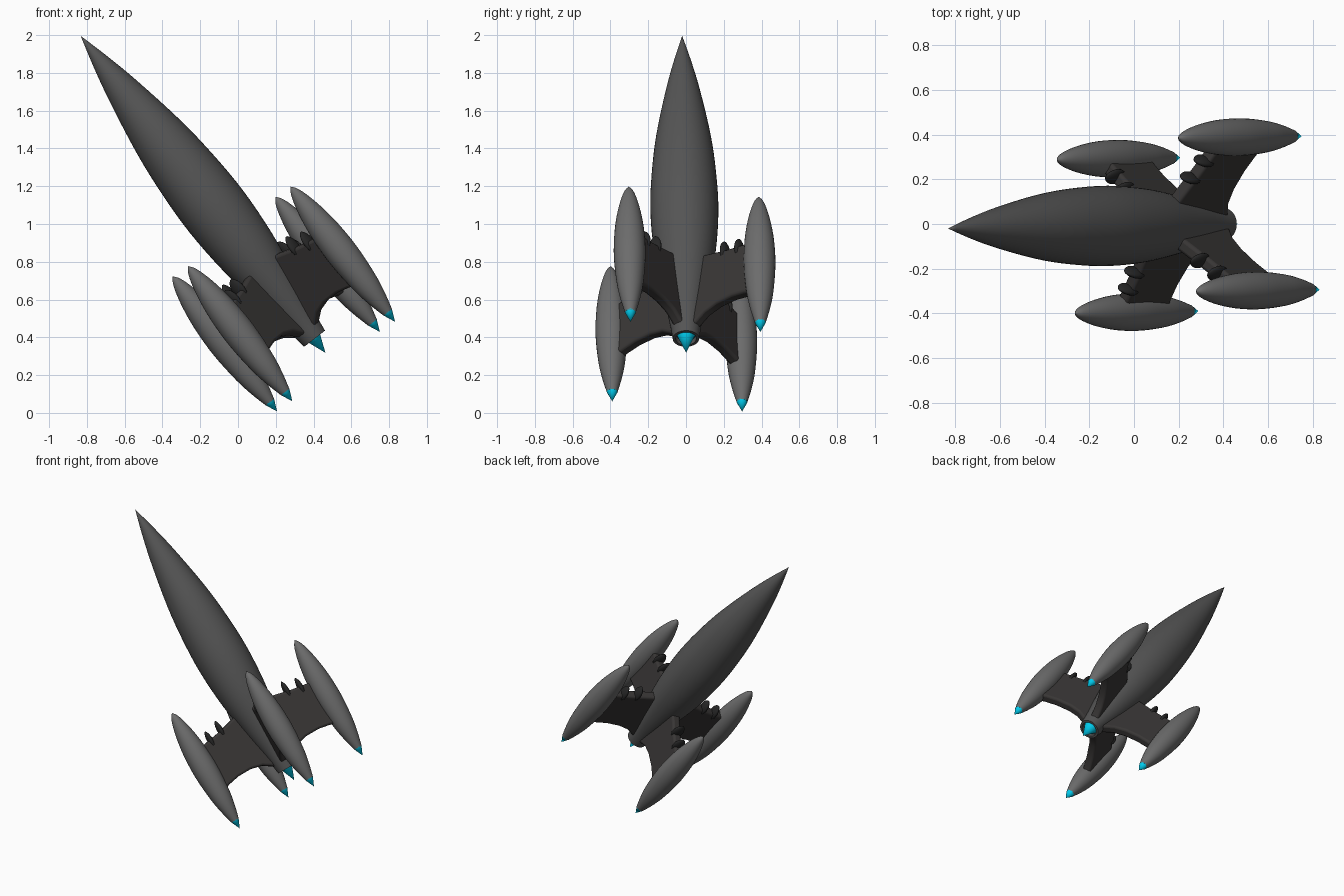
import bpy, bmesh
from math import sin, cos, pi, radians
from mathutils import Matrix, Vector

if "Cube" in bpy.data.objects:
    bpy.data.objects.remove(bpy.data.objects["Cube"])

# Ship frame: local z runs along the hull from the tail ring to the nose
w = Vector((-0.611, -0.010, 0.791)).normalized()
v = w.cross(Vector((0.791, 0, 0.611))).normalized()
u = v.cross(w)
FRAME = Matrix.Translation((0.405, 0.0, 0.393)) @ Matrix((u, v, w)).transposed().to_4x4()


def material(name, rgb):
    m = bpy.data.materials.new(name)
    m.diffuse_color = (*rgb, 1)
    m.use_nodes = True
    m.node_tree.nodes["Principled BSDF"].inputs["Base Color"].default_value = m.diffuse_color
    return m


HULL = material("hull_grey", (0.09, 0.09, 0.09))
POD = material("pod_grey", (0.15, 0.15, 0.15))
FIN = material("fin_dark", (0.04, 0.037, 0.036))
SPIKE = material("spike_dark", (0.02, 0.02, 0.02))
FLAME = material("flame_cyan", (0.0, 0.6, 0.85))


def finish(name, bm, mat, local=Matrix()):
    bmesh.ops.remove_doubles(bm, verts=bm.verts, dist=1e-5)
    bmesh.ops.recalc_face_normals(bm, faces=bm.faces)
    me = bpy.data.meshes.new(name)
    bm.to_mesh(me)
    bm.free()
    me.materials.append(mat)
    me.shade_smooth()
    me.set_sharp_from_angle(angle=radians(35))
    ob = bpy.data.objects.new(name, me)
    bpy.context.collection.objects.link(ob)
    ob.matrix_world = FRAME @ local
    return ob


def smooth_curve(pts, n=4):
    """Catmull-Rom curve through the profile points."""
    p = [Vector(q) for q in pts]
    p = [2 * p[0] - p[1]] + p + [2 * p[-1] - p[-2]]
    out = []
    for a, b, c, d in zip(p, p[1:], p[2:], p[3:]):
        for i in range(n):
            t = i / n
            out.append(0.5 * (2 * b + (c - a) * t + (2 * a - 5 * b + 4 * c - d) * t * t
                              + (3 * b - a - 3 * c + d) * t ** 3))
    return out + [p[-2]]


def lathe(name, profile, mat, local=Matrix(), steps=32):
    """Spin (height, radius) pairs about local z."""
    bm = bmesh.new()
    vs = [bm.verts.new((r, 0, h)) for h, r in profile]
    es = [bm.edges.new(pair) for pair in zip(vs, vs[1:])]
    bmesh.ops.spin(bm, geom=vs + es, axis=(0, 0, 1), cent=(0, 0, 0), angle=2 * pi,
                   steps=steps, use_merge=False)
    return finish(name, bm, mat, local)


def fin(name, local):
    # outline in (radius, height): leading edge, then curved trailing edge
    top = [(0.04, 0.51), (0.15, 0.475), (0.30, 0.44), (0.46, 0.415)]
    low = [(0.46, 0.085), (0.40, 0.105), (0.32, 0.12), (0.22, 0.12),
           (0.14, 0.10), (0.08, 0.06), (0.04, 0.03)]
    bm = bmesh.new()
    face = bm.faces.new([bm.verts.new((r, -0.03, h)) for r, h in top + low])
    ext = bmesh.ops.extrude_face_region(bm, geom=[face])["geom"]
    bmesh.ops.translate(bm, vec=(0, 0.06, 0),
                        verts=[g for g in ext if isinstance(g, bmesh.types.BMVert)])
    ob = finish(name, bm, FIN, local)
    # rounded plate edges
    bev = ob.modifiers.new("round_edges", "BEVEL")
    bev.width = 0.015
    bev.segments = 3
    bev.limit_method = 'ANGLE'
    bev.angle_limit = radians(60)


# Main hull with recessed tail ring, and its flame
hull_curve = smooth_curve([(0, 0.07), (0.12, 0.087), (0.32, 0.124), (0.58, 0.163), (0.85, 0.18),
                           (1.1, 0.171), (1.35, 0.145), (1.65, 0.092), (1.85, 0.047), (2.026, 0)])
lathe("hull", [(0.03, 0), (0.03, 0.055), (0, 0.055)] + hull_curve, HULL, steps=48)
lathe("hull_flame", [(0.03, 0), (0.03, 0.049), (-0.095, 0)], FLAME)

# Four arms: pod, flame, fin and two spikes on each
pod_curve = smooth_curve([(-0.125, 0.028), (-0.03, 0.052), (0.08, 0.071), (0.25, 0.084),
                          (0.40, 0.08), (0.52, 0.066), (0.62, 0.045), (0.685, 0.023), (0.717, 0)])
for i in range(4):
    turn = Matrix.Rotation(radians(-37 + 90 * i), 4, 'Z')
    out = turn @ Matrix.Translation((0.491, 0, 0))
    lathe(f"pod_{i + 1}", [(-0.125, 0)] + pod_curve, POD, out)
    lathe(f"pod_flame_{i + 1}", [(-0.122, 0), (-0.122, 0.029), (-0.187, 0)], FLAME, out, 24)
    fin(f"fin_{i + 1}", turn)
    for j, (r, h) in enumerate([(0.265, 0.452), (0.36, 0.425)]):
        spindle = [(-0.07 * cos(a), 0.02 * sin(a) ** 1.3)
                   for a in [k * pi / 12 for k in range(12)]] + [(0.07, 0)]
        # wide enough to straddle the leading edge of the fin
        wide = turn @ Matrix.Translation((r, 0, h)) @ Matrix.Diagonal((1, 2.0, 1, 1))
        lathe(f"spike_{i + 1}_{j + 1}", spindle, SPIKE, wide, 16)
